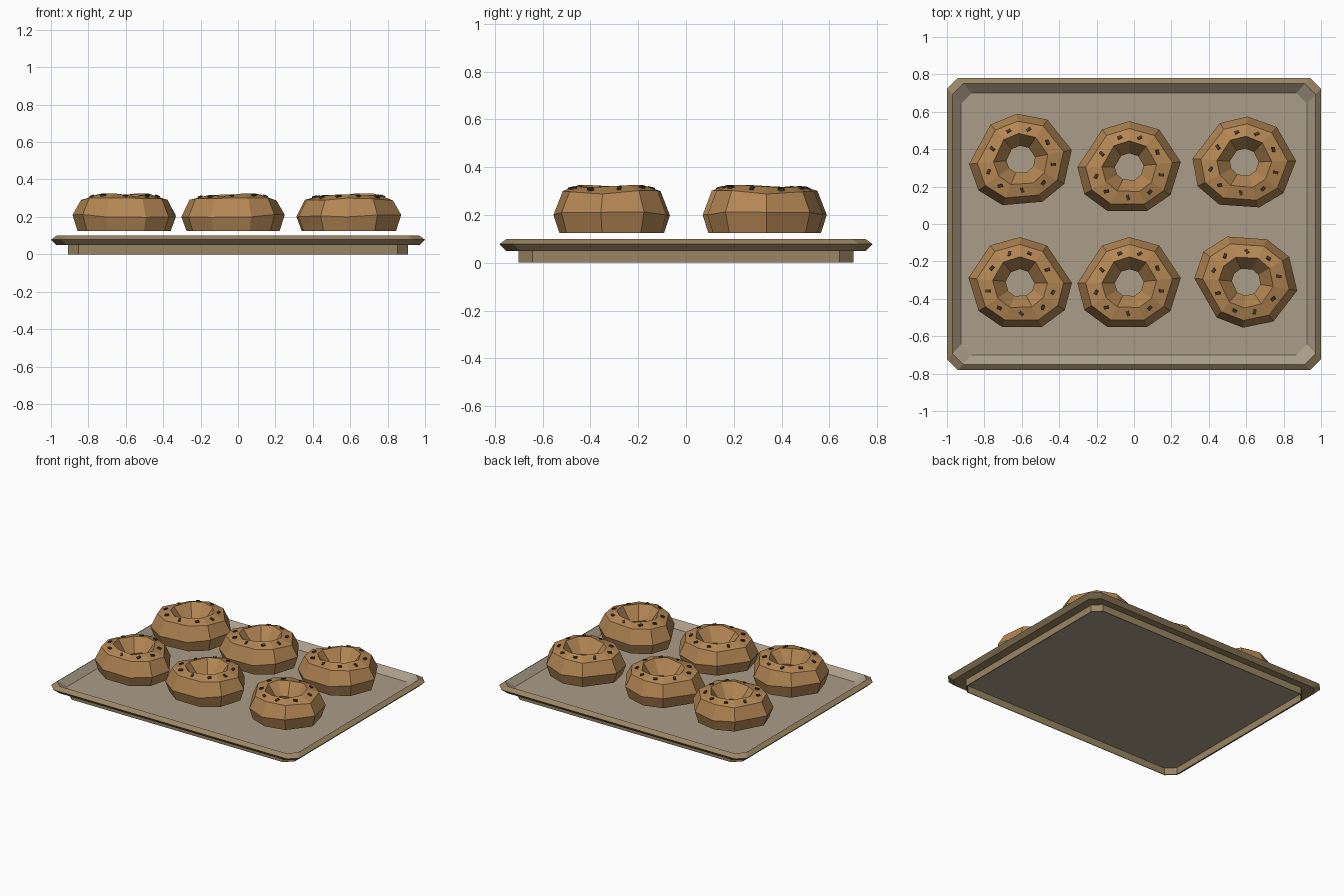
import bpy, bmesh, math, random
from mathutils import Vector, Matrix

random.seed(4)
cube = bpy.data.objects.get("Cube")
if cube:
    bpy.data.objects.remove(cube)


def material(name, rgb):
    m = bpy.data.materials.new(name)
    m.use_nodes = True
    col = (*rgb, 1)
    m.diffuse_color = col
    m.node_tree.nodes["Principled BSDF"].inputs["Base Color"].default_value = col
    return m


RIM = material("tan rim", (0.32, 0.235, 0.125))
PAN = material("grey beige pan", (0.41, 0.34, 0.25))
CRUST = material("golden crust", (0.46, 0.245, 0.09))
SEED = material("dark seed", (0.07, 0.04, 0.022))


def finish(bm, name, mats, location=(0, 0, 0)):
    bmesh.ops.recalc_face_normals(bm, faces=bm.faces)
    me = bpy.data.meshes.new(name)
    bm.to_mesh(me)
    bm.free()
    for m in mats:
        me.materials.append(m)
    ob = bpy.data.objects.new(name, me)
    ob.location = location
    bpy.context.collection.objects.link(ob)
    return ob


def bridge(bm, a, b, mat=0):
    n = len(a)
    faces = []
    for i in range(n):
        f = bm.faces.new((a[i], a[(i + 1) % n], b[(i + 1) % n], b[i]))
        f.material_index = mat
        faces.append(f)
    return faces


def chamfered_loop(bm, hx, hy, z, c=0.057):
    quarter = [(hx, hy - c), (hx - c, hy)]
    pts = quarter + [(-x, y) for x, y in reversed(quarter)]
    pts += [(-x, -y) for x, y in pts]
    return [bm.verts.new((x, y, z)) for x, y in pts]


# Tray: section from the recessed underside, round the foot and rim, to the floor
bm = bmesh.new()
section = [(0.905, 0.695, 0.05), (0.905, 0.695, 0), (0.91, 0.70, 0), (0.91, 0.70, 0.05),
           (0.972, 0.752, 0.05), (1.0, 0.78, 0.078), (0.97, 0.75, 0.10), (0.925, 0.70, 0.055)]
loops = [chamfered_loop(bm, *s) for s in section]
for i in range(len(loops) - 1):
    bridge(bm, loops[i], loops[i + 1], 1 if i == len(loops) - 2 else 0)
for cap in (loops[0], loops[-1]):
    bm.faces.new(cap).material_index = 1
finish(bm, "baking_tray", [RIM, PAN])

# Irregular outline of a bread ring, and its section as (outline scale, height)
OUTLINE = [(0, 0.245), (-0.145, 0.2), (-0.278, 0), (-0.24, -0.145), (-0.118, -0.235),
           (0.096, -0.235), (0.22, -0.15), (0.275, 0.027), (0.16, 0.2)]
SECTION = [(0.9, 0.125), (1.0, 0.205), (0.84, 0.295), (0.55, 0.318), (0.29, 0.225), (0.42, 0.125)]
BUMPS = [[random.uniform(-0.009, 0.009) for _ in OUTLINE] for _ in SECTION]


def bread_ring(name, x, y, turn, mirror):
    spin = Matrix.Rotation(math.radians(turn), 3, 'Z')
    bm = bmesh.new()
    rings = []
    for (scale, z), bumps in zip(SECTION, BUMPS):
        ring = []
        for (px, py), bump in zip(OUTLINE, bumps):
            p = Vector((px * mirror, py, 0))
            if scale < 0.6:   # inner rings are rounder than the outline
                p = p.lerp(p.normalized() * 0.26, 0.6)
            p = spin @ (p * scale)
            p.z = z + (bump if z > 0.13 else 0)
            ring.append(bm.verts.new(p))
        rings.append(ring)
    for i, ring in enumerate(rings):
        faces = bridge(bm, ring, rings[(i + 1) % len(rings)])
        if i == 2:
            crown = faces
    bm.normal_update()
    spots = []
    for f in crown:
        normal = f.normal if f.normal.z > 0 else -f.normal
        spots.append((f.calc_center_median(), normal.copy()))
    finish(bm, name, [CRUST], (x, y, 0))

    # Seeds lie flat on the crown
    bm = bmesh.new()
    for i, (centre, normal) in enumerate(spots):
        place = (Matrix.Translation(centre + normal * 0.003)
                 @ normal.to_track_quat('Z', 'Y').to_matrix().to_4x4()
                 @ Matrix.Rotation(i * 1.3, 4, 'Z')
                 @ Matrix.Diagonal((0.026, 0.016, 0.01, 1)))
        bmesh.ops.create_cube(bm, size=1, matrix=place)
    finish(bm, name + "_seeds", [SEED], (x, y, 0))


# Two rows of three
LAYOUT = [("back_right_bagel", -0.605, 0.345, 5, 1), ("back_middle_bagel", -0.025, 0.305, 0, 1),
          ("back_left_bagel", 0.59, 0.33, -4, 1), ("front_right_bagel", -0.61, -0.315, 0, -1),
          ("front_middle_bagel", -0.025, -0.315, 0, 1), ("front_left_bagel", 0.6, -0.31, 176, -1)]
for item in LAYOUT:
    bread_ring(*item)
